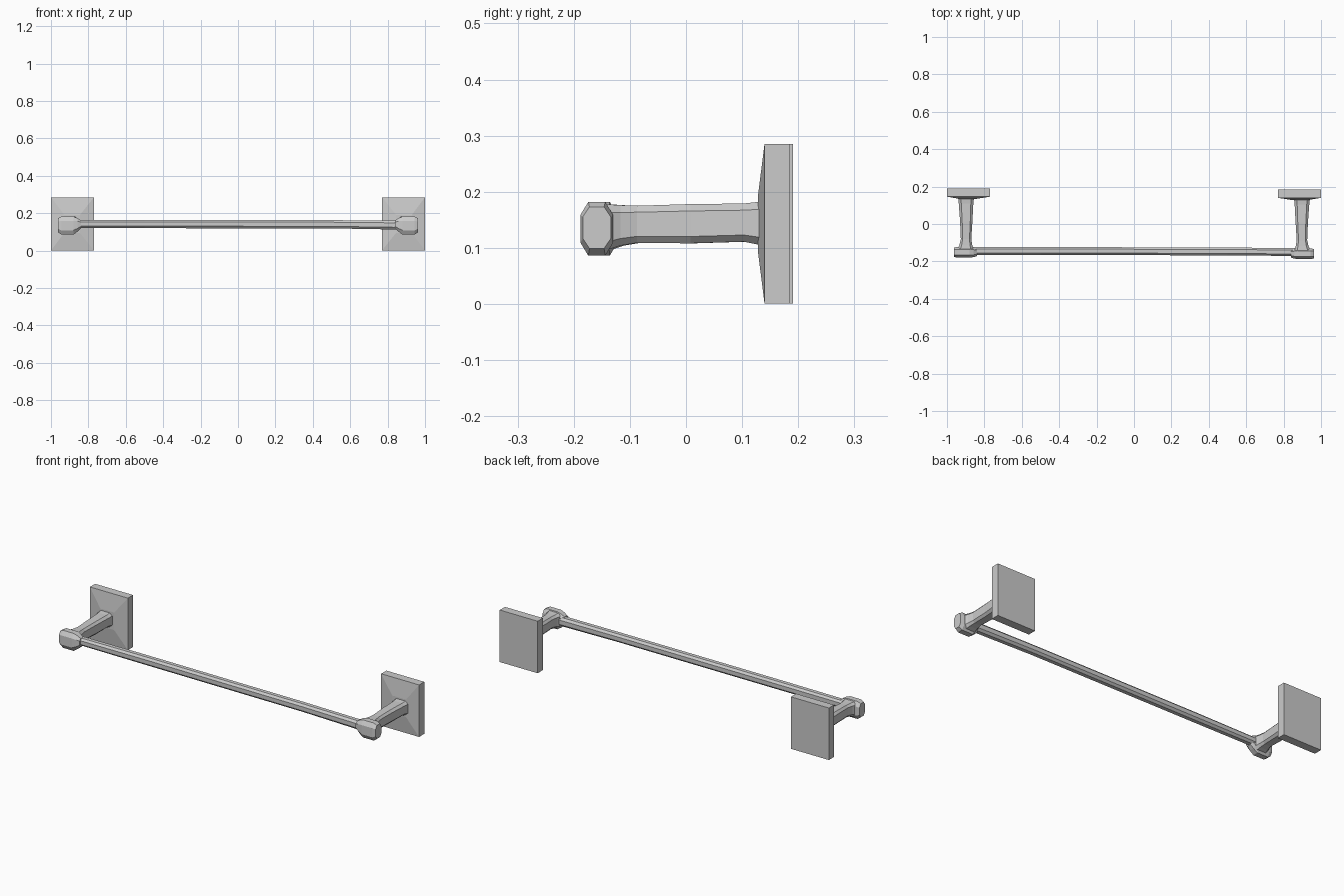
import bpy, bmesh
from mathutils import Vector

if "Cube" in bpy.data.objects:
    bpy.data.objects.remove(bpy.data.objects["Cube"])


def ring(axis, pos, cu, cz, hu, hz, cut):
    """Chamfered rectangle across the given axis ('x' or 'y')."""
    cx, cc = hu * (1 - cut), hz * (1 - cut)
    pts = [(hu, -cc), (hu, cc), (cx, hz), (-cx, hz),
           (-hu, cc), (-hu, -cc), (-cx, -hz), (cx, -hz)]
    if axis == 'y':
        return [Vector((cu + u, pos, cz + w)) for u, w in pts]
    return [Vector((pos, cu + u, cz + w)) for u, w in pts]


def loft(name, rings):
    """Flat-faced solid skinned through equal-length rings and capped."""
    bm = bmesh.new()
    loops = [[bm.verts.new(p) for p in r] for r in rings]
    n = len(loops[0])
    for a, b in zip(loops, loops[1:]):
        for i in range(n):
            j = (i + 1) % n
            bm.faces.new((a[i], a[j], b[j], b[i]))
    bm.faces.new(loops[0])
    bm.faces.new(loops[-1])
    bmesh.ops.recalc_face_normals(bm, faces=bm.faces)
    mesh = bpy.data.meshes.new(name)
    bm.to_mesh(mesh)
    bm.free()
    obj = bpy.data.objects.new(name, mesh)
    bpy.context.collection.objects.link(obj)
    return obj


def rect(y, cx, cz, hx, hz):
    return [Vector((cx + a * hx, y, cz + b * hz))
            for a, b in ((-1, -1), (1, -1), (1, 1), (-1, 1))]


for side, s, dy in (("left", -1, 0.004), ("right", 1, -0.002)):
    # square wall plate with a shallow pyramid front
    loft(side + "_wall_plate", [
        rect(0.187 + dy, s * 0.885, 0.143, 0.115, 0.1425),
        rect(0.142 + dy, s * 0.885, 0.143, 0.115, 0.1425),
        rect(0.130 + dy, s * 0.887, 0.143, 0.042, 0.048)])

    # arm, widening slightly towards the plate
    px = s * 0.893
    loft(side + "_arm", [
        ring('y', y + dy, px + s * dx, z, hx, hz, 0.35)
        for y, dx, z, hx, hz in (
            (0.150, 0.005, 0.143, 0.044, 0.041),
            (0.105, 0.005, 0.145, 0.039, 0.034),
            (0.010, 0.004, 0.143, 0.033, 0.035),
            (-0.085, 0.005, 0.142, 0.028, 0.033),
            (-0.115, 0.006, 0.140, 0.034, 0.036),
            (-0.145, 0.008, 0.136, 0.045, 0.042))])

    # faceted knuckle holding the end of the bar
    loft(side + "_knuckle", [
        ring('x', s * x, -0.155 - s * 0.004, z, hy, hz, 0.48)
        for x, z, hy, hz in (
            (0.963, 0.136, 0.025, 0.037),
            (0.945, 0.134, 0.029, 0.048),
            (0.880, 0.134, 0.029, 0.048),
            (0.857, 0.138, 0.026, 0.036),
            (0.840, 0.141, 0.021, 0.022))])

# long faceted bar
loft("towel_bar", [
    ring('x', x, y, z, 0.021, hz, 0.5)
    for x, y, z, hz in ((-0.90, -0.144, 0.142, 0.020),
                        (-0.50, -0.144, 0.142, 0.022),
                        (0.50, -0.147, 0.141, 0.022),
                        (0.90, -0.150, 0.136, 0.024))])
